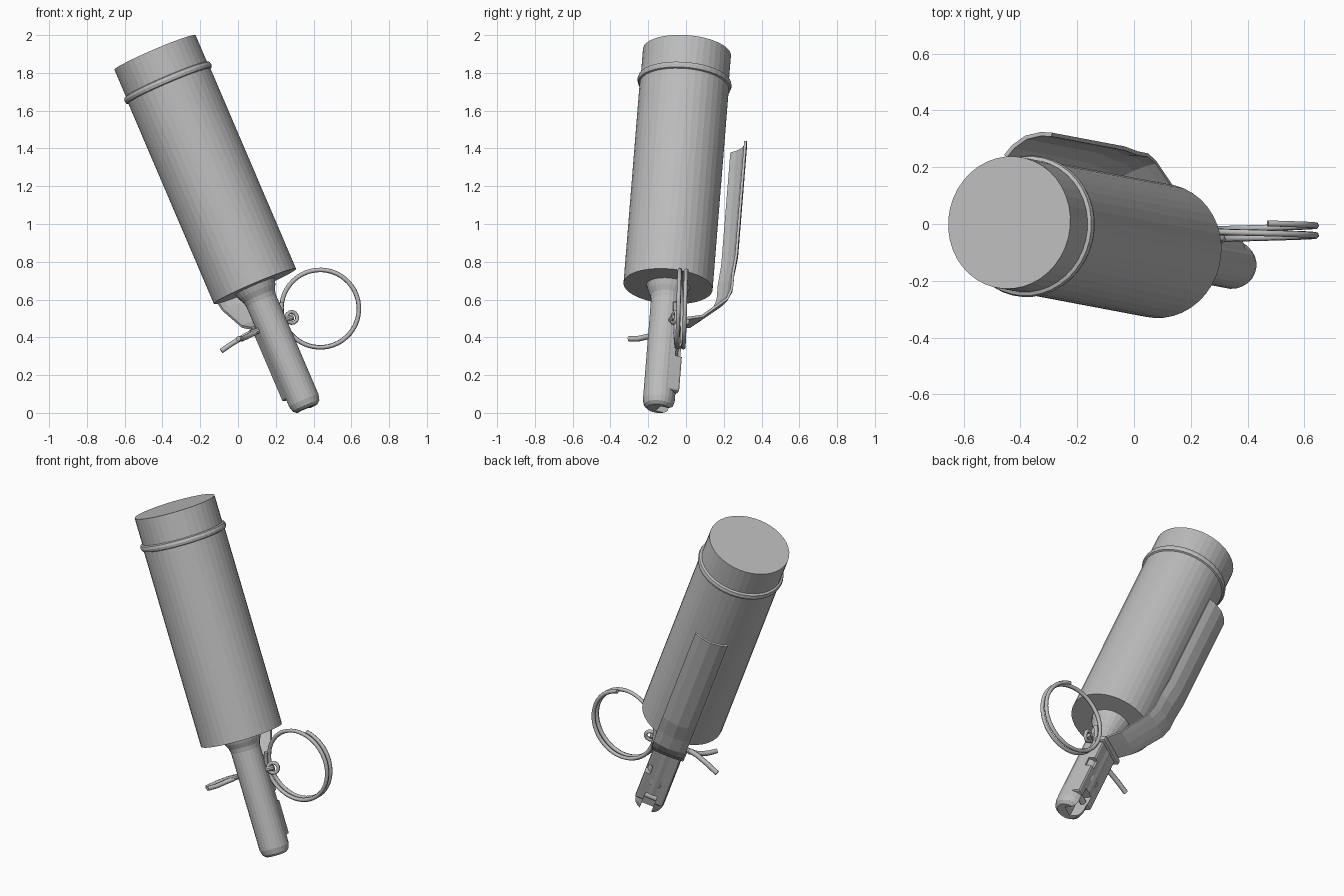
import bpy, bmesh, math
from mathutils import Matrix, Vector

if "Cube" in bpy.data.objects:
    bpy.data.objects.remove(bpy.data.objects["Cube"])

# Tilted frame: local x across the lever, y out to the lever, z along the body
origin = Vector((0.09, -0.095, 0.67))
up = Vector((-0.392, 0.074, 0.917)).normalized()
side = Vector((0.834, 0.40, 0.376))
side = (side - up * side.dot(up)).normalized()
out = up.cross(side)
FRAME = Matrix.Translation(origin) @ Matrix((side, out, up)).transposed().to_4x4()

metal = bpy.data.materials.new("grey metal")
metal.use_nodes = True
grey = (0.5, 0.5, 0.5, 1)
metal.diffuse_color = grey
metal.node_tree.nodes["Principled BSDF"].inputs["Base Color"].default_value = grey


def add(name, bm, frame=FRAME):
    bmesh.ops.recalc_face_normals(bm, faces=bm.faces)
    mesh = bpy.data.meshes.new(name)
    bm.to_mesh(mesh)
    bm.free()
    mesh.materials.append(metal)
    obj = bpy.data.objects.new(name, mesh)
    obj.matrix_world = frame
    bpy.context.collection.objects.link(obj)
    return obj


def lathe(name, profile, sides):
    bm = bmesh.new()
    rings = [[bm.verts.new((r * math.cos(math.tau * i / sides), r * math.sin(math.tau * i / sides), z))
              for i in range(sides)] for r, z in profile]
    for low, high in zip(rings, rings[1:]):
        for i in range(sides):
            j = (i + 1) % sides
            bm.faces.new((low[i], low[j], high[j], high[i]))
    bm.faces.new(rings[0])
    bm.faces.new(rings[-1])
    return add(name, bm)


def box(name, low, high, bevel=0):
    low, high = Vector(low), Vector(high)
    bm = bmesh.new()
    bmesh.ops.create_cube(bm, size=1, matrix=Matrix.Translation((low + high) / 2)
                          @ Matrix.Diagonal((*(high - low), 1)))
    if bevel:
        bmesh.ops.bevel(bm, geom=bm.edges[:], offset=bevel, segments=2, affect='EDGES', profile=0.5)
    return add(name, bm)


def cylinder(name, centre, axis, radius, depth, sides=16):
    bm = bmesh.new()
    turn = Vector(axis).to_track_quat('Z', 'Y').to_matrix().to_4x4()
    bmesh.ops.create_cone(bm, cap_ends=True, segments=sides, radius1=radius, radius2=radius,
                          depth=depth, matrix=Matrix.Translation(centre) @ turn)
    return add(name, bm)


def cut(obj, cutter):
    mod = obj.modifiers.new("cut", 'BOOLEAN')
    mod.operation, mod.object, mod.solver = 'DIFFERENCE', cutter, 'EXACT'
    bpy.context.view_layer.update()
    bpy.context.view_layer.objects.active = obj
    bpy.ops.object.modifier_apply(modifier=mod.name)
    bpy.data.objects.remove(cutter)


def wire(name, points, radius, frame=FRAME, cyclic=False):
    data = bpy.data.curves.new(name, 'CURVE')
    data.dimensions, data.bevel_depth, data.bevel_resolution = '3D', radius, 1
    data.use_fill_caps = True
    spline = data.splines.new('POLY')
    spline.points.add(len(points) - 1)
    for p, co in zip(spline.points, points):
        p.co = (*co, 1)
    spline.use_cyclic_u = cyclic
    data.materials.append(metal)
    obj = bpy.data.objects.new(name, data)
    obj.matrix_world = frame
    bpy.context.collection.objects.link(obj)


# Body with cap and raised bead
lathe("body", [(0.237, 0), (0.237, 1.17)], 40)
lathe("cap", [(0.234, 1.17), (0.234, 1.35)], 40)
lathe("bead", [(0.234, 1.155), (0.246, 1.16), (0.25, 1.175), (0.246, 1.19), (0.234, 1.195)], 40)

# Stem with flared root, chamfered tip and a slot at the back
stem = lathe("stem", [(0.06, -0.705), (0.077, -0.69), (0.085, -0.66), (0.085, -0.085),
                      (0.09, -0.06), (0.105, -0.03), (0.115, 0.0)], 24)
cut(stem, box("slot_cutter", (-0.035, 0.0, -0.72), (0.035, 0.12, -0.56)))

# Back cover with hole, lower notch and side notch
cover = box("stem_cover", (-0.084, 0.0, -0.62), (0.084, 0.082, -0.2), 0.012)
cut(cover, cylinder("hole_cutter", (0, 0.09, -0.47), (0, 1, 0), 0.035, 0.1))
cut(cover, box("notch_cutter", (-0.035, 0.0, -0.65), (0.035, 0.12, -0.56)))
cut(cover, box("side_cutter", (0.05, 0.04, -0.42), (0.12, 0.12, -0.36)))
cylinder("striker_rod", (0, 0.045, -0.6), (1, 0, 0), 0.018, 0.13, 12)
box("clip", (-0.1, 0.03, -0.235), (0.1, 0.1, -0.2), 0.008)

# Bent lever: (outward, along, half width, edge drop)
lever_profile = [(0.365, 0.885, 0.095, 0.03), (0.365, 0.23, 0.095, 0.03),
                 (0.35, 0.12, 0.095, 0.025), (0.345, 0.03, 0.095, 0.02),
                 (0.315, -0.03, 0.092, 0.01), (0.18, -0.16, 0.085, 0.005), (0.08, -0.195, 0.08, 0)]
bm = bmesh.new()
steps = [-1, -0.6, 0, 0.6, 1]
rows = [[bm.verts.new((u * w, r - d * u * u, z)) for u in steps] for r, z, w, d in lever_profile]
for a, b in zip(rows, rows[1:]):
    for i in range(len(steps) - 1):
        bm.faces.new((a[i], a[i + 1], b[i + 1], b[i]))
lever = add("lever", bm)
solid = lever.modifiers.new("thickness", 'SOLIDIFY')
solid.thickness, solid.offset = 0.014, 0

# Safety pin: shank, eye and two splayed ends
cylinder("pin_shank", (0, 0, -0.225), (1, 0, 0), 0.016, 0.26, 10)
eye = [(0.125 + 0.03 * math.cos(math.tau * i / 12), 0, -0.225 + 0.03 * math.sin(math.tau * i / 12))
       for i in range(12)]
wire("pin_eye", eye, 0.011, cyclic=True)
wire("pin_long_end", [(-0.11, 0, -0.222), (-0.16, 0.01, -0.225), (-0.23, 0.035, -0.235), (-0.30, 0.06, -0.25)], 0.015)
wire("pin_short_end", [(-0.11, 0, -0.23), (-0.16, -0.02, -0.235), (-0.21, -0.06, -0.24), (-0.25, -0.1, -0.235)], 0.015)

# Coiled pull ring
turns, count = 1.75, 84
coil = []
for i in range(count + 1):
    angle = math.radians(170) + math.tau * turns * i / count
    coil.append((0.435 + 0.205 * math.cos(angle), -0.058 + 0.06 * i / count, 0.552 + 0.205 * math.sin(angle)))
wire("pull_ring", coil, 0.012, Matrix.Identity(4))
